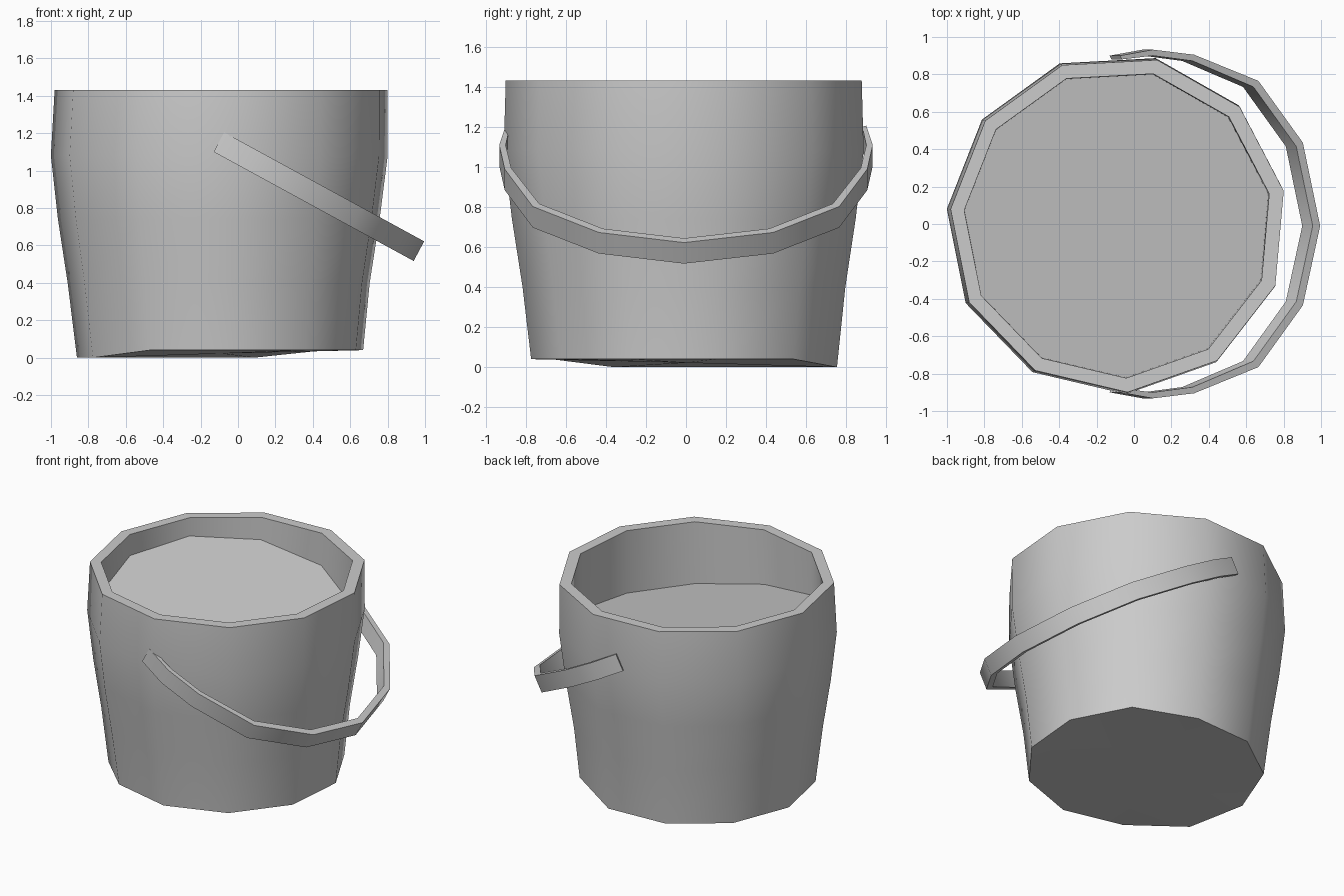
import bpy, bmesh, math

if "Cube" in bpy.data.objects:
    bpy.data.objects.remove(bpy.data.objects["Cube"])

SIDES = 11
START = math.radians(11.3)
ANGLES = [START + i * 2 * math.pi / SIDES for i in range(SIDES)]


def finish(bm, name):
    """Turn a bmesh into an object with sharp edges kept."""
    bmesh.ops.recalc_face_normals(bm, faces=bm.faces)
    mesh = bpy.data.meshes.new(name)
    bm.to_mesh(mesh)
    bm.free()
    obj = bpy.data.objects.new(name, mesh)
    bpy.context.collection.objects.link(obj)
    bpy.ops.object.select_all(action='DESELECT')
    obj.select_set(True)
    bpy.context.view_layer.objects.active = obj
    bpy.ops.object.shade_smooth_by_angle(angle=math.radians(38))
    return obj


def ring(bm, r, cx, height):
    return [bm.verts.new((cx + r * math.cos(a), r * math.sin(a), height(a)))
            for a in ANGLES]


def bridge(bm, a, b):
    n = len(a)
    for i in range(n):
        j = (i + 1) % n
        bm.faces.new((a[i], a[j], b[j], b[i]))


# tilted surface of the contents, deepest towards 325 degrees
def fill_level(a):
    return 1.14 - 0.16 * math.cos(a - math.radians(325))


# bottom edge is uneven: one side sits slightly lower
def base_level(a):
    return 0.0 if 60 < math.degrees(a) < 225 else 0.04


# bucket wall, rim and underside
bm = bmesh.new()
rings = [ring(bm, 0.774, -0.09, base_level)]
for r, cx, z in ((0.817, -0.097, 0.40), (0.870, -0.096, 0.74),
                 (0.911, -0.093, 1.08), (0.901, -0.083, 1.43),
                 (0.825, -0.086, 1.43)):
    rings.append(ring(bm, r, cx, lambda a, z=z: z))
rings.append(ring(bm, 0.822, -0.088, fill_level))
for lo, hi in zip(rings, rings[1:]):
    bridge(bm, lo, hi)
hub = bm.verts.new((-0.09, 0, 0.022))
for i in range(SIDES):
    bm.faces.new((rings[0][i], hub, rings[0][(i + 1) % SIDES]))
finish(bm, "bucket")

# contents
bm = bmesh.new()
bm.faces.new(ring(bm, 0.822, -0.088, fill_level))
contents = finish(bm, "contents")
if contents.data.polygons[0].normal.z < 0:
    contents.data.flip_normals()

# handle: half outline (distance along tilt, y) for outer and inner faces
outer = [(0, 0.90), (0.20, 0.932), (0.45, 0.905), (0.84, 0.765), (1.11, 0.435)]
inner = [(0.01, 0.88), (0.20, 0.90), (0.44, 0.872), (0.81, 0.733), (1.07, 0.415)]


def full(half, tip):
    return half + [(tip, -0.01)] + [(u, -y) for u, y in reversed(half)]


def place(bm, p, top):
    u, y = p
    return bm.verts.new((-0.13 + 0.88 * u + 0.056 * top, y,
                         1.10 - 0.48 * u + 0.105 * top))


bm = bmesh.new()
sections = []
for o, i in zip(full(outer, 1.215), full(inner, 1.17)):
    sections.append([place(bm, o, 0), place(bm, o, 1),
                     place(bm, i, 1), place(bm, i, 0)])
for a, b in zip(sections, sections[1:]):
    bridge(bm, a, b)
bm.faces.new(sections[0])
bm.faces.new(sections[-1])
finish(bm, "handle")
